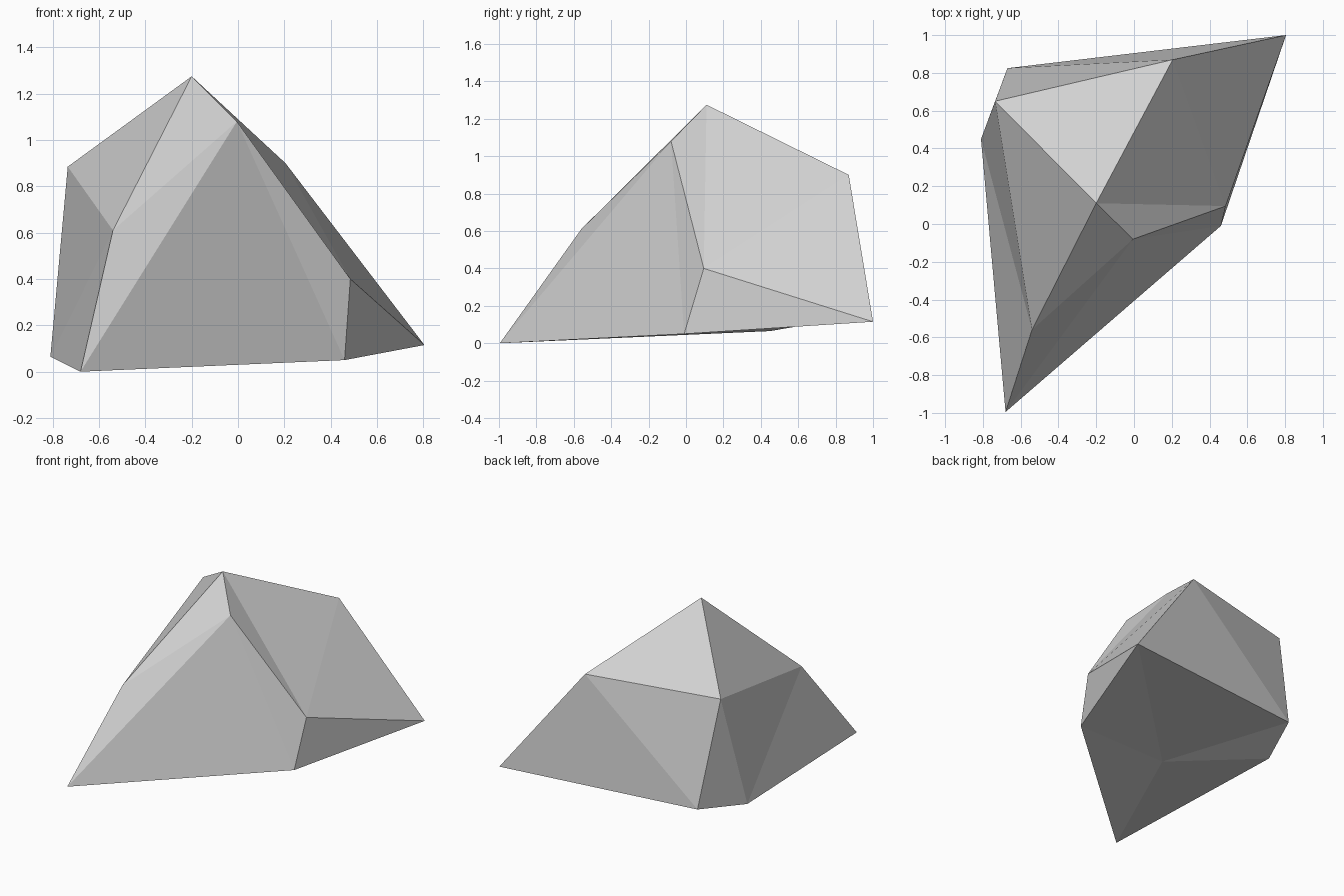
import bpy
import bmesh

# Remove the default cube only
cube = bpy.data.objects.get("Cube")
if cube:
    bpy.data.objects.remove(cube, do_unlink=True)

# Stone colour
stone = bpy.data.materials.new("light_grey_stone")
stone.use_nodes = True
grey = (0.64, 0.64, 0.64, 1)
stone.diffuse_color = grey
stone.node_tree.nodes["Principled BSDF"].inputs["Base Color"].default_value = grey

# Corners of the rock
corners = {
    "peak": (-0.20, 0.11, 1.275),
    "shoulder": (-0.005, -0.08, 1.08),
    "ridge": (-0.54, -0.56, 0.61),
    "toe": (-0.68, -0.995, 0),
    "heel": (0.46, -0.01, 0.05),
    "knee": (0.485, 0.095, 0.40),
    "tail": (0.805, 1, 0.115),
    "crest": (0.205, 0.87, 0.90),
    "brow": (-0.735, 0.65, 0.885),
    "side": (-0.81, 0.45, 0.065),
    "back": (-0.67, 0.825, 0.13),
    "hollow": (-0.325, -0.09, 0.10),
}

# Strips and fans of triangular facets
facets = """
peak brow ridge, brow ridge side, ridge side toe, brow side back,
peak brow crest, crest brow back, tail crest back, peak crest knee,
crest knee tail, peak shoulder knee, shoulder heel knee, shoulder toe heel,
ridge toe shoulder, peak ridge shoulder, tail heel knee
"""

bm = bmesh.new()
verts = {name: bm.verts.new(place) for name, place in corners.items()}
for facet in facets.split(","):
    bm.faces.new([verts[name] for name in facet.split()])

# Slightly hollow underside, fanned around its centre
rim = ["toe", "heel", "tail", "back", "side"]
for here, following in zip(rim, rim[1:] + rim[:1]):
    bm.faces.new([verts[here], verts[following], verts["hollow"]])

bmesh.ops.recalc_face_normals(bm, faces=bm.faces)
mesh = bpy.data.meshes.new("rock")
bm.to_mesh(mesh)
bm.free()
mesh.materials.append(stone)
rock = bpy.data.objects.new("rock", mesh)
bpy.context.collection.objects.link(rock)
